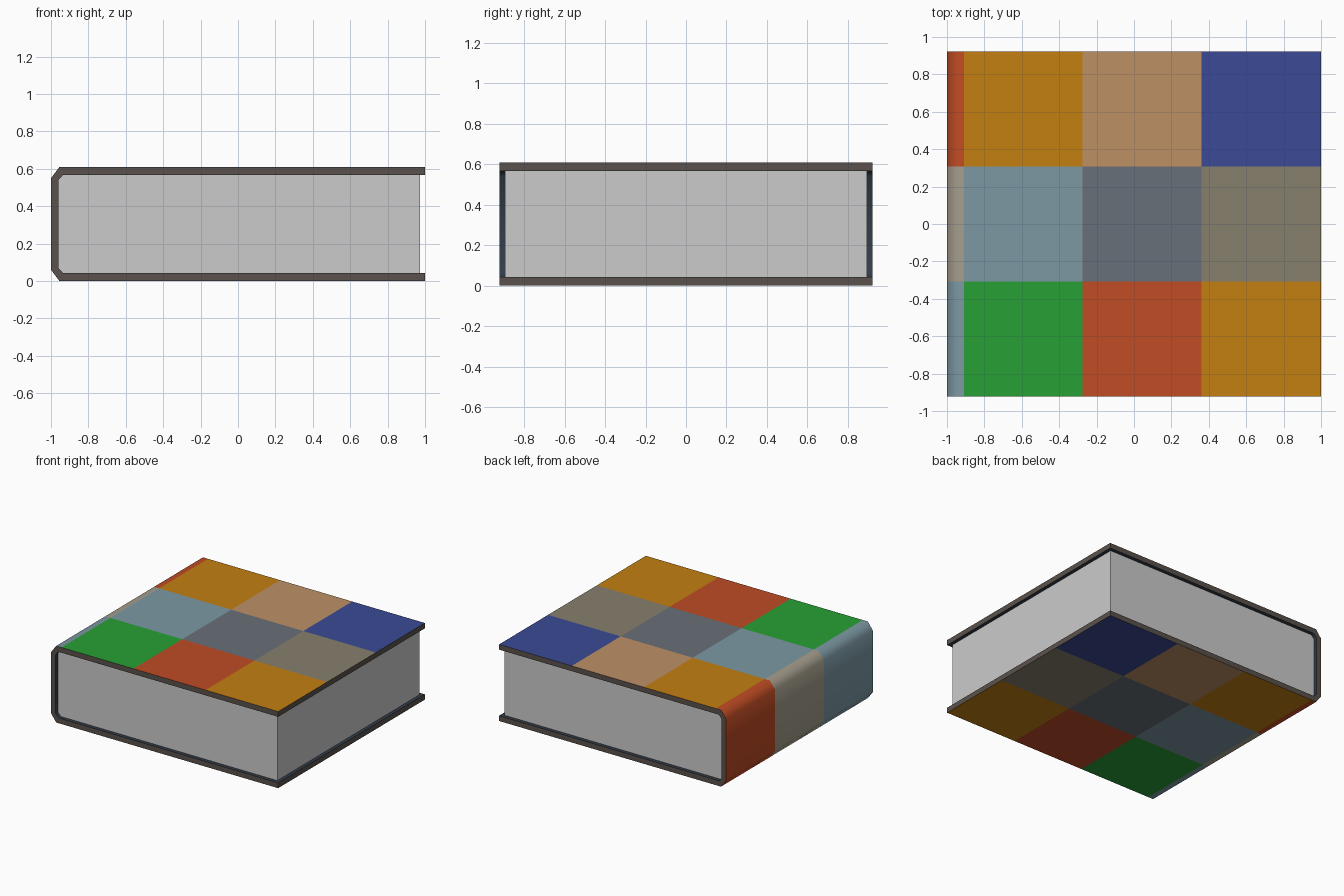
import bpy, bmesh, math

if "Cube" in bpy.data.objects:
    bpy.data.objects.remove(bpy.data.objects["Cube"])

HEIGHT = 0.61


def material(name, rgb, gain=1.1):
    lin = []
    for c in rgb:
        s = min(c / 255 * gain, 1)
        lin.append(((s + 0.055) / 1.055) ** 2.4 if s > 0.04045 else s / 12.92)
    m = bpy.data.materials.new(name)
    m.diffuse_color = (*lin, 1)
    m.use_nodes = True
    m.node_tree.nodes["Principled BSDF"].inputs["Base Color"].default_value = m.diffuse_color
    return m


def finish(bm, name, mats=()):
    bmesh.ops.recalc_face_normals(bm, faces=bm.faces[:])
    for e in bm.edges:
        e.smooth = e.calc_face_angle(0) < math.radians(60)
    me = bpy.data.meshes.new(name)
    bm.to_mesh(me)
    bm.free()
    for m in mats:
        me.materials.append(m)
    ob = bpy.data.objects.new(name, me)
    bpy.context.collection.objects.link(ob)
    return ob


def mirrored(half):
    """Complete a lower half profile with its upper mirror image."""
    return half + [(x, HEIGHT - z) for x, z in reversed(half)]


palette = {
    "edge_brown": (82, 74, 69), "lining_slate": (45, 55, 65),
    "orange": (178, 116, 17), "tan": (172, 131, 92), "blue": (53, 68, 136),
    "steel": (113, 139, 149), "slate": (94, 102, 109), "olive": (122, 116, 98),
    "green": (36, 146, 49), "red": (175, 69, 33), "stone": (150, 144, 128),
}
names = list(palette)
mats = [material(n, c) for n, c in palette.items()]

# Cover: C-shaped profile swept through the three patch rows
columns = [1, 0.36, -0.275, -0.91]
outer = mirrored([(x, 0) for x in columns] + [(-0.955, 0), (-1, 0.06)])
inner = mirrored([(x, 0.042) for x in columns] + [(-0.935, 0.042), (-0.96, 0.07)])
ys = [-0.923, -0.308, 0.308, 0.923]
patches = [  # rows front to back, columns fore edge to spine
    ["orange", "red", "green", "steel"],
    ["olive", "slate", "steel", "stone"],
    ["blue", "tan", "orange", "red"],
]
bm = bmesh.new()
out_v = [[bm.verts.new((x, y, z)) for x, z in outer] for y in ys]
in_v = [[bm.verts.new((x, y, z)) for x, z in inner] for y in ys]
n = len(outer)


def face(verts, mat, smooth=False):
    f = bm.faces.new(verts)
    f.material_index = names.index(mat)
    f.smooth = smooth


for r in range(3):
    for i in range(n - 1):
        col = min(i, n - 2 - i, 3)
        for grid, mat in ((out_v, patches[r][col]), (in_v, "lining_slate")):
            a, b = grid[r], grid[r + 1]
            face((a[i], a[i + 1], b[i + 1], b[i]), mat, True)
    for i in (0, n - 1):  # fore edges of the two boards
        face((out_v[r][i], out_v[r + 1][i], in_v[r + 1][i], in_v[r][i]), "edge_brown")
for r in (0, 3):  # front and back rims
    for i in range(n - 1):
        face((out_v[r][i], out_v[r][i + 1], in_v[r][i + 1], in_v[r][i]), "edge_brown")
finish(bm, "book_cover", mats)

# Page block: fills the inside of the cover, set back from its edges
pages = mirrored([(0.972, 0.042), (-0.935, 0.042), (-0.96, 0.07)])
bm = bmesh.new()
base = bm.faces.new([bm.verts.new((x, -0.894, z)) for x, z in pages])
ext = bmesh.ops.extrude_face_region(bm, geom=[base], use_keep_orig=True)
bmesh.ops.translate(bm, vec=(0, 1.788, 0),
                    verts=[v for v in ext["geom"] if isinstance(v, bmesh.types.BMVert)])
finish(bm, "page_block")
